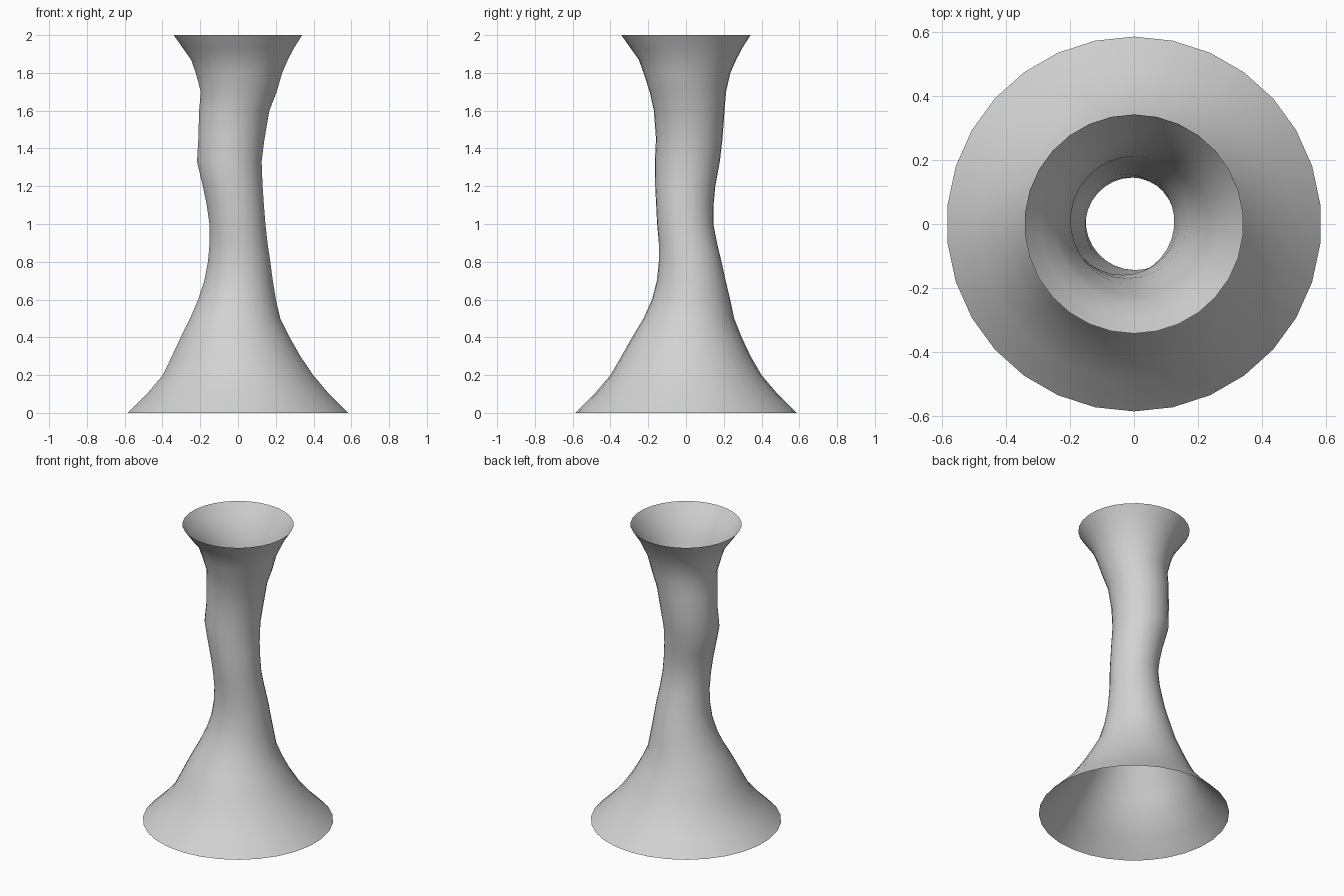
import bpy
import math

SIDES = 30

# Each ring: height, centre x, centre y, radius
RINGS = [
    (0, 0, 0, .585),
    (.1, 0, 0, .485),
    (.2, 0, 0, .4),
    (.3, -.01, 0, .342),
    (.4, -.015, .005, .29),
    (.5, -.015, .015, .24),
    (.6, -.005, .027, .207),
    (.7, .003, .028, .182),
    (.8, .006, .022, .166),
    (.9, .003, .01, .154),
    (1, -.003, -.004, .149),
    (1.1, -.014, -.006, .152),
    (1.2, -.028, -.004, .159),
    (1.33, -.046, .007, .172),
    (1.45, -.035, .017, .176),
    (1.6, -.02, .017, .187),
    (1.7, .004, .01, .202),
    (1.8, .005, .005, .23),
    (1.87, .008, .008, .258),
    (1.93, .002, .002, .295),
    (2, 0, 0, .342),
]


def make_material(name, colour):
    mat = bpy.data.materials.new(name)
    mat.use_nodes = True
    mat.diffuse_color = colour
    mat.node_tree.nodes["Principled BSDF"].inputs["Base Color"].default_value = colour
    return mat


def loft_rings(name, rings, sides, material):
    """Join a stack of circles into one open tube."""
    verts = []
    for height, centre_x, centre_y, radius in rings:
        for side in range(sides):
            angle = math.tau * (side + .5) / sides
            verts.append((centre_x + radius * math.cos(angle),
                          centre_y + radius * math.sin(angle),
                          height))
    faces = []
    for ring in range(len(rings) - 1):
        lower = ring * sides
        upper = lower + sides
        for side in range(sides):
            following = (side + 1) % sides
            faces.append((lower + side, lower + following,
                          upper + following, upper + side))
    mesh = bpy.data.meshes.new(name)
    mesh.from_pydata(verts, [], faces)
    mesh.materials.append(material)
    mesh.shade_smooth()
    obj = bpy.data.objects.new(name, mesh)
    bpy.context.collection.objects.link(obj)
    return obj


default_cube = bpy.data.objects.get("Cube")
if default_cube:
    bpy.data.objects.remove(default_cube, do_unlink=True)

# Thin flared shell, open at both ends, with a gently wandering neck
light_grey = make_material("light grey", (.65, .65, .65, 1))
loft_rings("flared_shell", RINGS, SIDES, light_grey)
